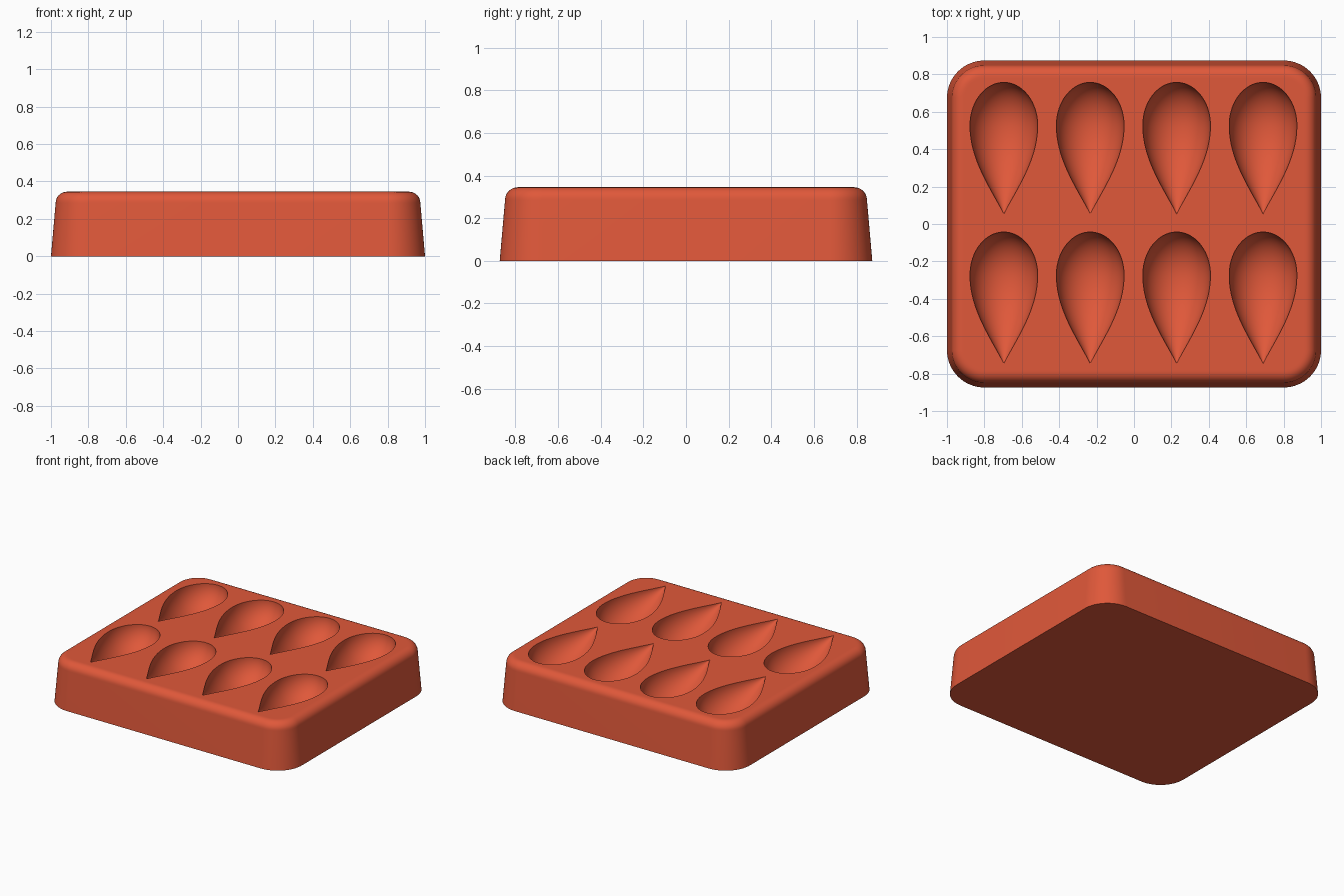
import bpy, bmesh
from math import sin, cos, pi, sqrt

if "Cube" in bpy.data.objects:
    bpy.data.objects.remove(bpy.data.objects["Cube"])

TOP = 0.345          # height of the tray
HALF_X, HALF_Y = 1.0, 0.874
CORNER = 0.2
EDGE = 0.06          # rounding of the upper rim

clay = bpy.data.materials.new("terracotta_red")
clay.use_nodes = True
colour = (0.745, 0.098, 0.042, 1)
clay.diffuse_color = colour
shader = clay.node_tree.nodes["Principled BSDF"]
shader.inputs["Base Color"].default_value = colour
shader.inputs["Roughness"].default_value = 0.6


def make_object(name, bm):
    bmesh.ops.recalc_face_normals(bm, faces=bm.faces)
    mesh = bpy.data.meshes.new(name)
    bm.to_mesh(mesh)
    bm.free()
    mesh.materials.append(clay)
    obj = bpy.data.objects.new(name, mesh)
    bpy.context.collection.objects.link(obj)
    return obj


def bridge(bm, a, b):
    n = len(a)
    for i in range(n):
        j = (i + 1) % n
        bm.faces.new((a[i], a[j], b[j], b[i]))


def rounded_ring(bm, inset, z, steps=16):
    """Rounded rectangle, pulled inward by inset."""
    verts = []
    for k, (sx, sy) in enumerate(((1, 1), (-1, 1), (-1, -1), (1, -1))):
        for i in range(steps + 1):
            a = (k + i / steps) * pi / 2
            r = CORNER - inset
            verts.append(bm.verts.new((sx * (HALF_X - CORNER) + r * cos(a),
                                       sy * (HALF_Y - CORNER) + r * sin(a), z)))
    return verts


def teardrop(bm, cx, tip_y, length=0.705, radius=0.181, segs=64, rings=48):
    """Solid drop turned about its long axis, pointed end toward the front."""
    wide = 0.475
    tip = bm.verts.new((cx, tip_y, TOP))
    end = bm.verts.new((cx, tip_y + length, TOP))
    loops = []
    for i in range(1, rings):
        t = length * (1 - cos(pi * i / rings)) / 2
        if t < wide:
            r = radius * sin(pi / 2 * t / wide) ** 1.08
        else:
            r = radius * sqrt(1 - ((t - wide) / (length - wide)) ** 2)
        angles = [2 * pi * (s + 0.5) / segs for s in range(segs)]
        loops.append([bm.verts.new((cx + r * cos(a), tip_y + t, TOP + r * sin(a)))
                      for a in angles])
    for a, b in zip(loops, loops[1:]):
        bridge(bm, a, b)
    for s in range(segs):
        n = (s + 1) % segs
        bm.faces.new((tip, loops[0][n], loops[0][s]))
        bm.faces.new((end, loops[-1][s], loops[-1][n]))


# Tray body: tapered wall, rounded upper rim, flat top and bottom
bm = bmesh.new()
wall_in = 0.025
profile = [(0, 0), (wall_in, TOP - EDGE)]
for i in range(1, 9):
    a = pi / 2 * i / 8
    profile.append((wall_in + EDGE * (1 - cos(a)), TOP - EDGE + EDGE * sin(a)))
profile.append((wall_in + EDGE + 0.012, TOP))
loops = [rounded_ring(bm, inset, z) for inset, z in profile]
for a, b in zip(loops, loops[1:]):
    bridge(bm, a, b)
bm.faces.new(loops[0])
bm.faces.new(loops[-1])
tray = make_object("mould_tray", bm)

# Cavities: two rows of four drops
bm = bmesh.new()
for tip_y in (-0.748, 0.052):
    for col in range(4):
        teardrop(bm, (col - 1.5) * 0.462 - 0.003, tip_y)
cutter = make_object("cavity_cutter", bm)
cutter.hide_render = True

cut = tray.modifiers.new("cavities", "BOOLEAN")
cut.operation = "DIFFERENCE"
cut.solver = "EXACT"
cut.object = cutter

bpy.ops.object.select_all(action="DESELECT")
bpy.context.view_layer.objects.active = tray
tray.select_set(True)
bpy.ops.object.modifier_apply(modifier=cut.name)
bpy.data.objects.remove(cutter)
bpy.ops.object.shade_smooth_by_angle(angle=pi / 6)
